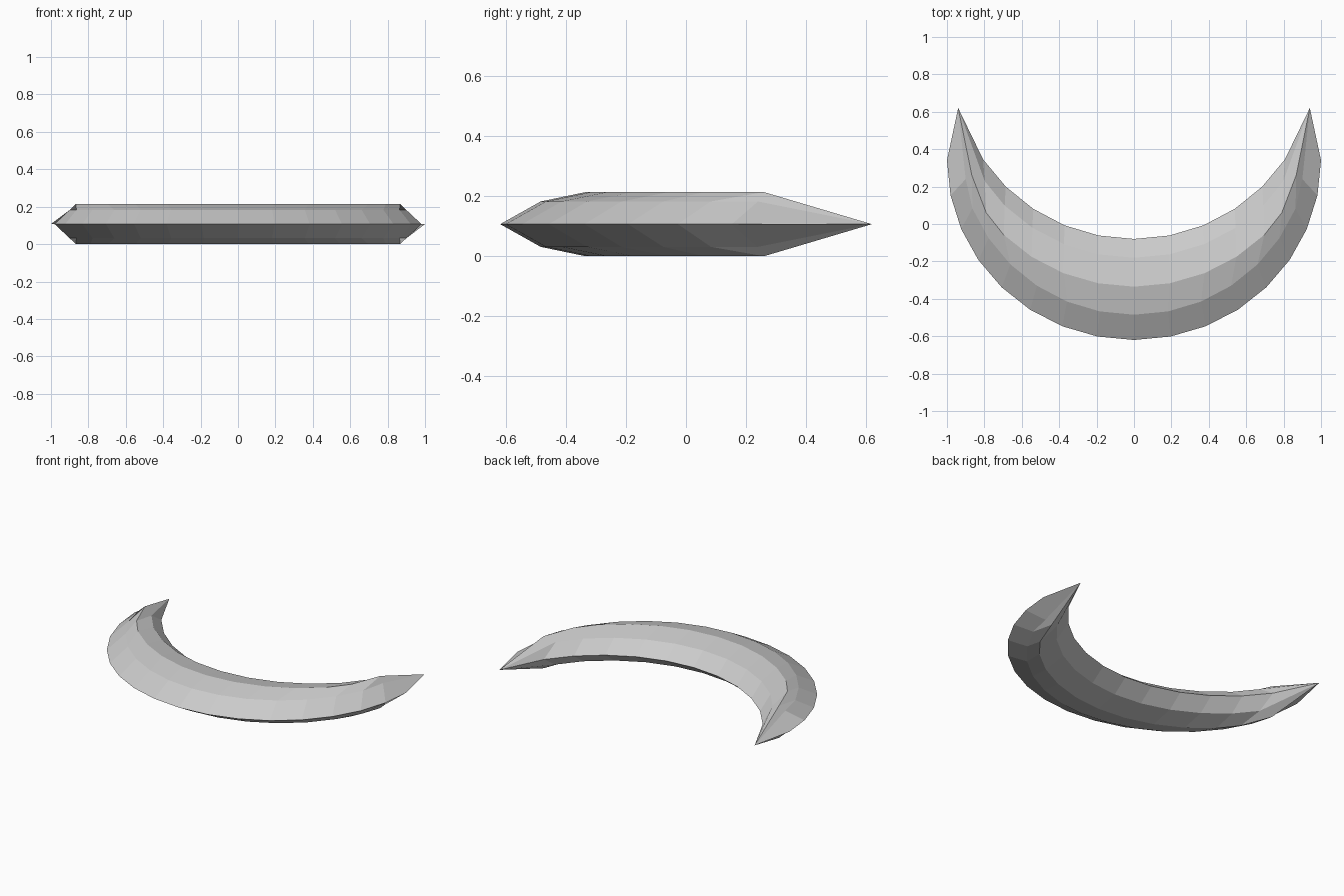
import bpy, bmesh, math
from mathutils import Vector

if "Cube" in bpy.data.objects:
    bpy.data.objects.remove(bpy.data.objects["Cube"])

MID, HALF = 0.107, 0.107      # mid-plane height and half thickness
STEP = math.radians(11.25)    # angle between neighbouring sections
TIP = Vector((0.94, 0.62, MID))


def arc(k, rx, ry, cy):
    """Point k along an elliptical arc that opens towards +y."""
    return Vector((rx * math.sin(k * STEP), cy - ry * math.cos(k * STEP), 0))


def section(k):
    """Eight-sided cross-section; each rail runs into the tip in turn."""
    outer = arc(k, 1.0, 0.96, 0.34)
    shoulder = arc(k, 0.935, 0.92, 0.435)
    crest = arc(k, 0.985, 0.945, 0.61)
    inner = arc(k, 0.97, 0.956, 0.876)
    if k == 5:
        crest = Vector((0.79, 0.06, 0))
    if k == 6:
        crest = Vector((0.867, 0.26, 0))
    if k == 7:
        shoulder = Vector((0.90, 0.24, 0))
    inner_shoulder = (crest + inner) / 2 + Vector((0, 0.027, 0))

    # rail position, height above the mid-plane, last section before the tip
    rails = [(outer, 0, 8), (shoulder, 0.707, 7), (crest, 1, 6),
             (inner_shoulder, 0.707, 5), (inner, 0, 5),
             (inner_shoulder, -0.707, 5), (crest, -1, 6), (shoulder, -0.707, 7)]
    return [TIP.copy() if k > last else Vector((p.x, p.y, MID + h * HALF))
            for p, h, last in rails]


# Crescent body lofted from one tip to the other
bm = bmesh.new()
rings = []
for k in range(-8, 9):
    side = -1 if k < 0 else 1
    rings.append([bm.verts.new((side * p.x, p.y, p.z)) for p in section(abs(k))])
for a, b in zip(rings, rings[1:]):
    for i in range(8):
        j = (i + 1) % 8
        bm.faces.new((a[i], b[i], b[j], a[j]))

# Collapse the rails that meet at each tip
bmesh.ops.remove_doubles(bm, verts=bm.verts, dist=0.0005)
bmesh.ops.recalc_face_normals(bm, faces=bm.faces)
mesh = bpy.data.meshes.new("crescent")
bm.to_mesh(mesh)
bm.free()

crescent = bpy.data.objects.new("crescent", mesh)
bpy.context.collection.objects.link(crescent)
grey = bpy.data.materials.new("light grey")
grey.diffuse_color = (0.6, 0.6, 0.6, 1)
grey.use_nodes = True
grey.node_tree.nodes["Principled BSDF"].inputs["Base Color"].default_value = grey.diffuse_color
mesh.materials.append(grey)
